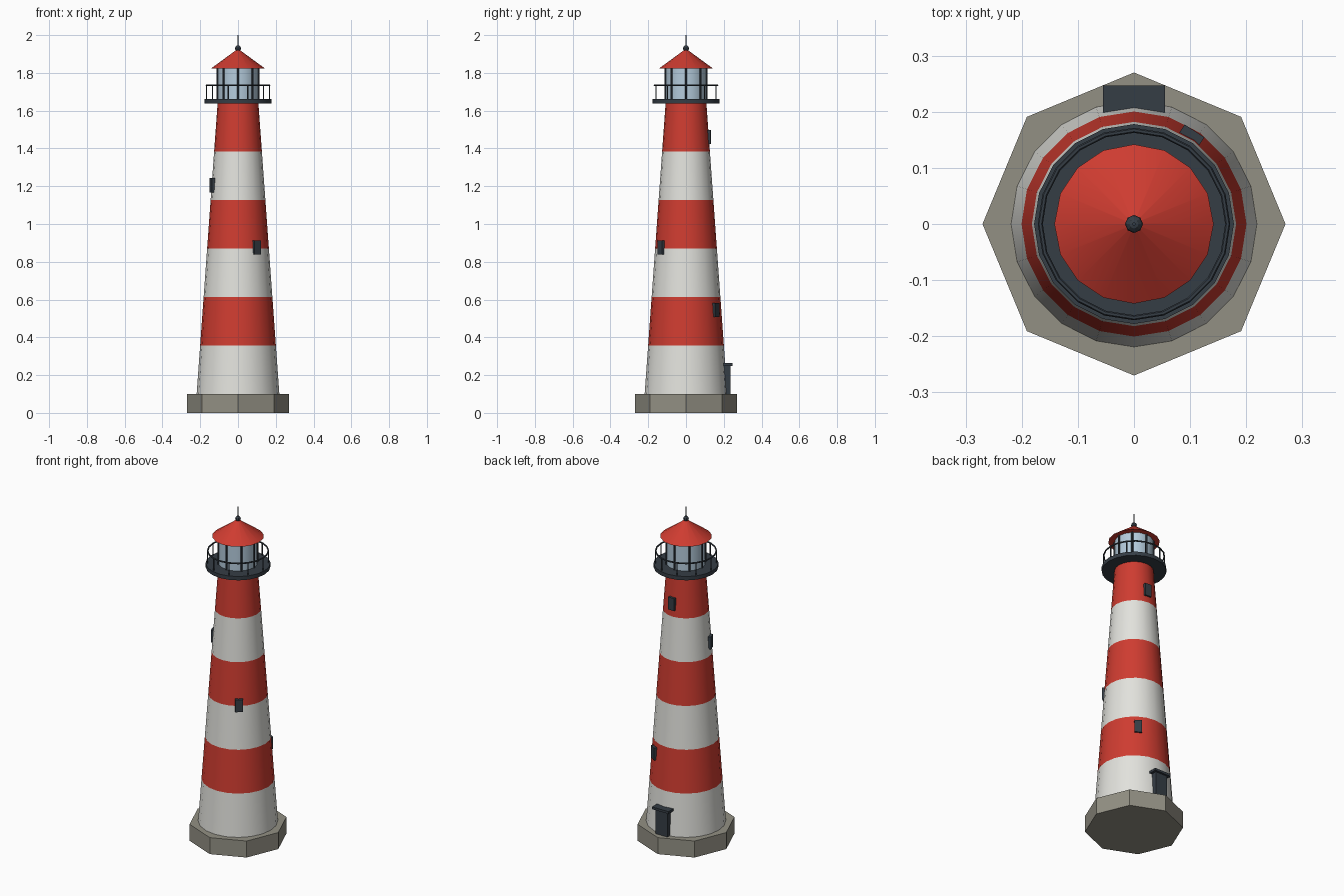
import bpy, bmesh, math
from mathutils import Matrix, Vector

cube = bpy.data.objects.get("Cube")
if cube:
    bpy.data.objects.remove(cube, do_unlink=True)


def material(name, rgb):
    m = bpy.data.materials.new(name)
    m.use_nodes = True
    color = (*rgb, 1.0)
    m.diffuse_color = color
    bsdf = m.node_tree.nodes["Principled BSDF"]
    bsdf.inputs["Base Color"].default_value = color
    bsdf.inputs["Roughness"].default_value = 0.8
    return m


WHITE = material("white paint", (0.76, 0.76, 0.72))
RED = material("red paint", (0.62, 0.045, 0.03))
STONE = material("grey stone", (0.29, 0.28, 0.23))
METAL = material("dark metal", (0.036, 0.047, 0.060))
GLASS = material("pale blue glass", (0.46, 0.60, 0.72))


def finish(bm, name, mats, smooth=False):
    bmesh.ops.recalc_face_normals(bm, faces=bm.faces)
    mesh = bpy.data.meshes.new(name)
    bm.to_mesh(mesh)
    bm.free()
    for m in mats:
        mesh.materials.append(m)
    obj = bpy.data.objects.new(name, mesh)
    bpy.context.collection.objects.link(obj)
    if smooth:
        bpy.ops.object.select_all(action='DESELECT')
        obj.select_set(True)
        bpy.context.view_layer.objects.active = obj
        bpy.ops.object.shade_smooth_by_angle(angle=math.radians(30))
    return obj


def lathe(name, profile, sides, mats, smooth=True):
    """Turn (radius, height) points round the z axis and cap the ends."""
    bm = bmesh.new()
    rings = []
    for r, z in profile:
        rings.append([bm.verts.new((r * math.cos(a), r * math.sin(a), z))
                      for a in (math.tau * i / sides for i in range(sides))])
    for low, high in zip(rings, rings[1:]):
        for i in range(sides):
            j = (i + 1) % sides
            bm.faces.new((low[i], low[j], high[j], high[i]))
    bm.faces.new(rings[0][::-1])
    bm.faces.new(rings[-1])
    return finish(bm, name, mats, smooth)


def box(name, azimuth, radius, z, size, mat):
    """Box facing outward; size is depth, width, height."""
    bm = bmesh.new()
    bmesh.ops.create_cube(bm, size=1)
    bmesh.ops.scale(bm, vec=size, verts=bm.verts)
    turn = Matrix.Rotation(math.radians(azimuth), 4, 'Z')
    bm.transform(turn @ Matrix.Translation((radius, 0, z)))
    return finish(bm, name, [mat])


def ring_of_bars(name, count, radius, z0, z1, thick, sides):
    """Upright bars spaced evenly on a circle."""
    bm = bmesh.new()
    for i in range(count):
        a = math.tau * i / count
        place = (Matrix.Rotation(a, 4, 'Z')
                 @ Matrix.Translation((radius, 0, (z0 + z1) / 2)))
        bmesh.ops.create_cone(bm, cap_ends=True, segments=sides, radius1=thick,
                              radius2=thick, depth=z1 - z0, matrix=place)
    return finish(bm, name, [METAL])


# Octagonal plinth
lathe("plinth", [(0.27, 0), (0.27, 0.1)], 8, [STONE], smooth=False)

# Tapered tower with six alternating bands
BASE, TOP, BANDS = 0.1, 1.64, 6
STEP = (TOP - BASE) / BANDS


def tower_radius(z):
    return 0.219 + (0.108 - 0.219) * (z - BASE) / (TOP - BASE)


levels = [BASE + STEP * i for i in range(BANDS + 1)]
tower = lathe("tower", [(tower_radius(z), z) for z in levels], 20, [WHITE, RED])
for face in tower.data.polygons:
    face.material_index = int((face.center.z - BASE) / STEP) % 2

# Windows winding round the tower
for n, z in enumerate((0.545, 0.875, 1.205, 1.46)):
    box("window_%d" % (n + 1), 57 - 110 * n, tower_radius(z) - 0.005, z,
        (0.032, 0.042, 0.075), METAL)

# Back door with lintel
box("door", 90, 0.213, 0.175, (0.044, 0.08, 0.15), METAL)
box("door_lintel", 90, 0.222, 0.256, (0.05, 0.11, 0.014), METAL)

# Gallery deck, posts and handrail
lathe("gallery_deck", [(0.178, 1.638), (0.178, 1.661)], 20, [METAL])
ring_of_bars("gallery_posts", 10, 0.167, 1.66, 1.735, 0.0035, 6)
bpy.ops.mesh.primitive_torus_add(major_segments=20, minor_segments=6,
                                 major_radius=0.167, minor_radius=0.0045,
                                 location=(0, 0, 1.735))
rail = bpy.context.object
rail.name = "gallery_handrail"
rail.data.materials.append(METAL)

# Lantern room
lathe("lantern_glass", [(0.107, 1.66), (0.107, 1.83)], 16, [GLASS])
ring_of_bars("lantern_mullions", 8, 0.108, 1.66, 1.83, 0.006, 6)

# Conical roof, finial ball and mast
lathe("roof", [(0.142, 1.824), (0.004, 1.925)], 16, [RED])
bm = bmesh.new()
bmesh.ops.create_uvsphere(bm, u_segments=8, v_segments=6, radius=0.016,
                          matrix=Matrix.Translation((0, 0, 1.93)))
finish(bm, "finial_ball", [METAL])
lathe("mast", [(0.003, 1.93), (0.003, 2.0)], 6, [METAL])
